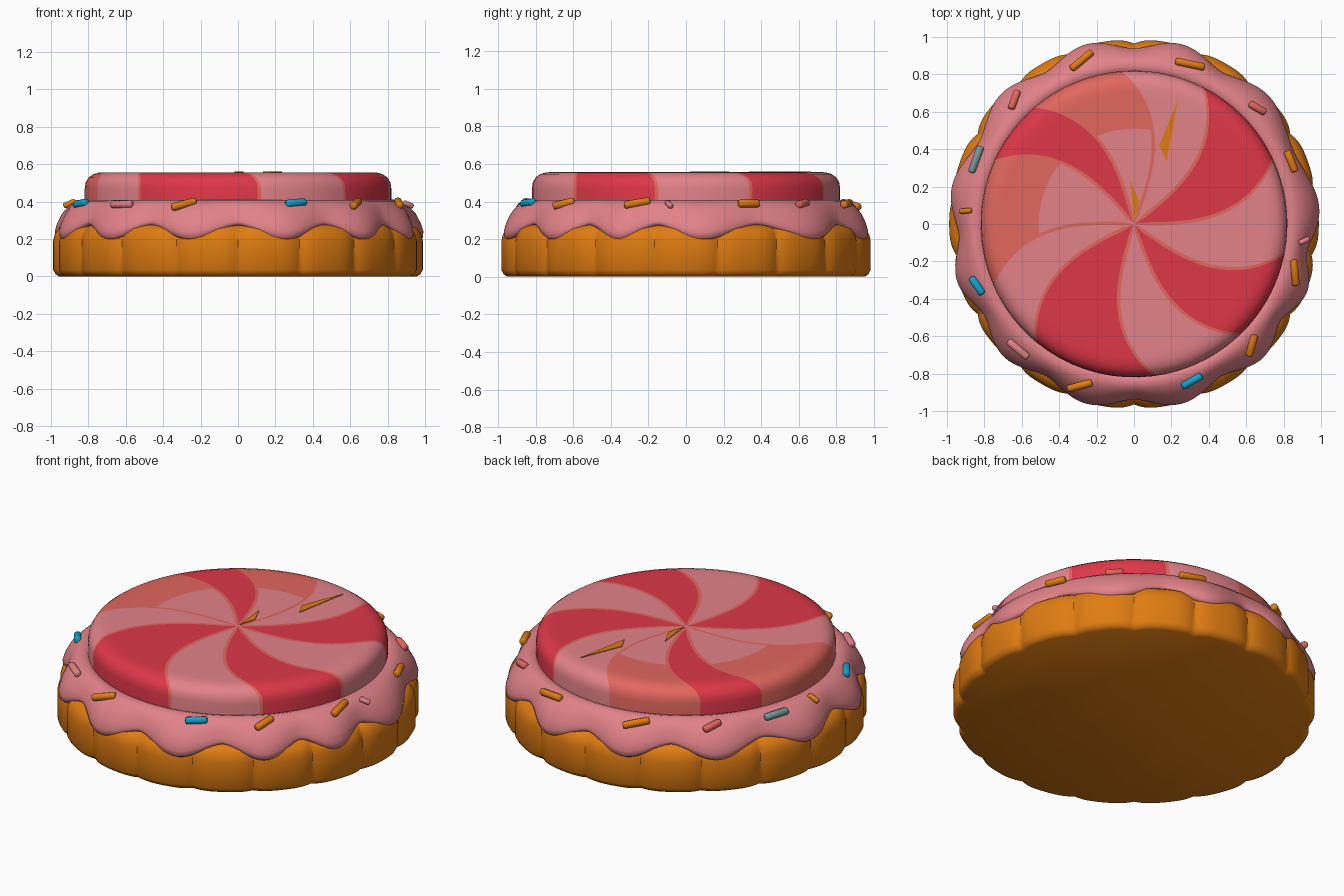
import bpy, bmesh, math
from math import sin, cos, pi, radians, degrees
from mathutils import Vector, Matrix

if "Cube" in bpy.data.objects:
    bpy.data.objects.remove(bpy.data.objects["Cube"])


def material(name, *rgb):
    m = bpy.data.materials.new(name)
    m.use_nodes = True
    m.diffuse_color = (*rgb, 1)
    m.node_tree.nodes["Principled BSDF"].inputs["Base Color"].default_value = (*rgb, 1)
    return m


ORANGE = material("biscuit orange", .74, .2, .006)
PINK = material("icing pink", .76, .225, .25)
RED = material("candy red", .73, .038, .065)
SALMON = material("salmon", .75, .135, .11)
BLUE = material("sky blue", .005, .37, .62)
GREY = material("grey teal", .19, .32, .33)


def finish(name, bm, mats, angle=40):
    bmesh.ops.recalc_face_normals(bm, faces=bm.faces)
    mesh = bpy.data.meshes.new(name)
    bm.to_mesh(mesh)
    bm.free()
    for m in mats:
        mesh.materials.append(m)
    ob = bpy.data.objects.new(name, mesh)
    bpy.context.collection.objects.link(ob)
    bpy.ops.object.select_all(action='DESELECT')
    ob.select_set(True)
    bpy.context.view_layer.objects.active = ob
    bpy.ops.object.shade_smooth_by_angle(angle=radians(angle))
    return ob


def ring_mesh(rings, pick=None):
    """Skin closed rings of points; cap both ends; pick(ring, column) gives the material."""
    bm = bmesh.new()
    rows = [[bm.verts.new(p) for p in ring] for ring in rings]
    n = len(rows[0])
    for i in range(len(rows) - 1):
        for j in range(n):
            k = (j + 1) % n
            f = bm.faces.new((rows[i][j], rows[i][k], rows[i + 1][k], rows[i + 1][j]))
            if pick:
                f.material_index = pick(i, j)
    bm.faces.new(rows[0])
    bm.faces.new(rows[-1])
    return bm


def polar(r, a, z):
    return (r * cos(a), r * sin(a), z)


# Fluted biscuit base
N = 360
angles = [2 * pi * i / N for i in range(N)]
base_profile = [(.955, 0), (.975, .012), (.988, .035), (.988, .19), (.98, .225),
                (.962, .255), (.93, .276), (.86, .285)]


def flute(a):
    return 1 - .024 * (1 - abs(cos(9 * a))) ** 2


finish("biscuit_base", ring_mesh([[polar(r * flute(a), a, z) for a in angles]
                                  for r, z in base_profile]), [ORANGE])


# Icing with twelve drips: each profile point is radius, z and their change at a drip
def drip(a):
    c = cos(a)
    shift = radians(10) * max(c, 0) ** 6 - radians(4) * max(-c, 0) ** 6
    return (.5 - .5 * cos(12 * (a + shift))) ** .85


icing_profile = [(.77, 0, .35, 0), (.8, 0, .385, 0), (.82, 0, .402, 0), (.845, 0, .409, 0),
                 (.875, .003, .4, 0), (.9, .015, .375, 0), (.918, .035, .345, -.01),
                 (.93, .05, .315, -.03), (.938, .056, .295, -.055),
                 (.937, .055, .282, -.075), (.925, .05, .274, -.078), (.88, .05, .268, -.06)]
finish("pink_icing", ring_mesh([[polar(r + dr * drip(a), a, z + dz * drip(a)) for a in angles]
                                for r, dr, z, dz in icing_profile]), [PINK], 60)


# Swirled candy disc: stripes run between these outer-edge angles
edges = [-130, -82, -46, -11, 25, 63, 95, 130, 156, 203]
stripe_mats = [1, 0, 1, 0, 1, 0, 2, 1, 2, 0]     # pink, red, salmon
STEPS = 9
candy_profile = [(.01 + .05 * i, .557) for i in range(15)]
candy_profile += [(.745, .555), (.775, .546), (.8, .528), (.815, .503), (.82, .47), (.82, .37)]


def candy_ring(r, z):
    swirl = radians(25) * ((r / .82) ** 2.2 - 1)
    gap = min(.2, .009 / r)
    pts = []
    for i, start in enumerate(edges):
        end = edges[i + 1] if i + 1 < len(edges) else edges[0] + 360
        a, b = radians(start) + gap, radians(end) - gap
        for s in range(STEPS + 1):
            pts.append(polar(r, a + (b - a) * s / STEPS + swirl, z))
    return pts


def candy_colour(ring, col):
    stripe, step = divmod(col, STEPS + 1)
    if step == STEPS:                       # thin outline between stripes
        return 2
    m = stripe_mats[stripe]
    if m == 2 and candy_profile[ring][0] < .5:
        return 0                            # salmon fades out toward the middle
    return m


finish("swirl_candy", ring_mesh([candy_ring(r, z) for r, z in candy_profile], candy_colour),
       [PINK, RED, SALMON], 50)


# Thin biscuit slivers on the candy
def sliver(name, pts):
    bm = bmesh.new()
    f = bm.faces.new([bm.verts.new((x, y, .556)) for x, y in pts])
    top = bmesh.ops.extrude_face_region(bm, geom=[f])
    bmesh.ops.translate(bm, vec=(0, 0, .005),
                        verts=[v for v in top["geom"] if isinstance(v, bmesh.types.BMVert)])
    finish(name, bm, [ORANGE], 20)


sliver("sliver_middle", [(-.02, .23), (.03, .12), (0, .02)])
sliver("sliver_back", [(.235, .665), (.135, .42), (.175, .335)])

# Sprinkles around the rim: x, y, heading, length, colour
sprinkles = [(-.28, .875, 40, .15, ORANGE), (.3, .855, -12, .16, ORANGE),
             (-.64, .665, 70, .11, SALMON), (.66, .62, -30, .1, SALMON),
             (.84, .335, -68, .12, ORANGE), (-.845, .345, 70, .15, GREY),
             (-.9, .07, 5, .07, ORANGE), (-.84, -.33, -55, .11, BLUE),
             (-.62, -.67, -40, .14, PINK), (-.29, -.865, 15, .14, ORANGE),
             (.31, -.84, 30, .12, BLUE), (.63, -.65, 75, .12, ORANGE),
             (.86, -.26, -85, .14, ORANGE), (.91, -.09, 25, .06, PINK)]
for i, (x, y, heading, length, mat) in enumerate(sprinkles):
    h = radians(heading)
    out = Vector((x, y, 0))
    d = Vector((cos(h), sin(h), 0))
    d.z = -.45 * d.dot(out.normalized())    # follow the slope of the icing
    radius = .021 if length > .08 else .015
    bm = bmesh.new()
    bmesh.ops.create_cone(bm, cap_ends=True, segments=10, radius1=radius, radius2=radius,
                          depth=length)
    caps = [e for e in bm.edges if abs(e.verts[0].co.z - e.verts[1].co.z) < .001]
    bmesh.ops.bevel(bm, geom=caps, offset=radius * .5, segments=2, affect='EDGES', profile=.5)
    z = .398 - .45 * max(0, out.length - .885)
    bm.transform(Matrix.Translation((x, y, z)) @ d.to_track_quat('Z', 'Y').to_matrix().to_4x4())
    finish(f"sprinkle_{i + 1}", bm, [mat], 50)
